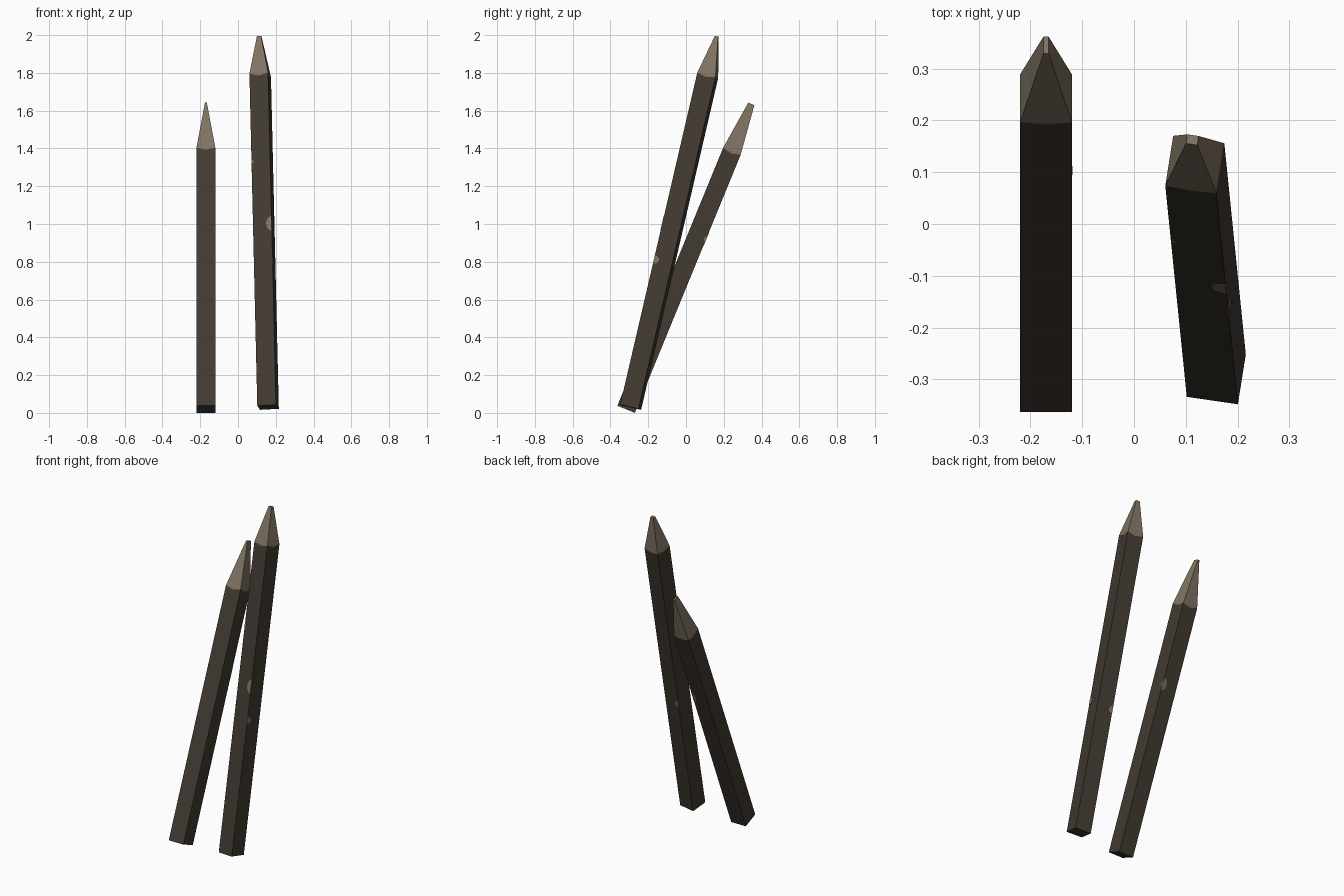
import bpy, bmesh, math
from mathutils import Vector

if "Cube" in bpy.data.objects:
    bpy.data.objects.remove(bpy.data.objects["Cube"])


def material(name, rgb):
    m = bpy.data.materials.new(name)
    m.diffuse_color = (*rgb, 1)
    m.use_nodes = True
    m.node_tree.nodes["Principled BSDF"].inputs["Base Color"].default_value = m.diffuse_color
    return m


BARK = material("dark weathered wood", (0.054, 0.043, 0.032))
CUT = material("pale cut wood", (0.215, 0.172, 0.122))


def finish(name, bm, mats):
    bmesh.ops.recalc_face_normals(bm, faces=bm.faces)
    me = bpy.data.meshes.new(name)
    bm.to_mesh(me)
    bm.free()
    for m in mats:
        me.materials.append(m)
    ob = bpy.data.objects.new(name, me)
    bpy.context.collection.objects.link(ob)


def stake(name, base, shoulder, tip_len, tip_u, tip_v, yaw, chips, half=0.05):
    base, shoulder = Vector(base), Vector(shoulder)
    w = (shoulder - base).normalized()
    u = Vector((math.cos(yaw), math.sin(yaw), 0))
    u = (u - w * u.dot(w)).normalized()
    v = w.cross(u)
    corners = [(-1, -1), (1, -1), (1, 1), (-1, 1)]
    bm = bmesh.new()

    def ring(centre, hu, hv):
        return [bm.verts.new(centre + u * a * hu + v * b * hv) for a, b in corners]

    low = ring(base, half, half)
    top = ring(shoulder, half, half)
    tip = ring(shoulder + w * tip_len, tip_u / 2, tip_v / 2)
    bm.faces.new(low)
    bm.faces.new(tip).material_index = 1
    for i in range(4):
        j = (i + 1) % 4
        # the sharpened area dips a little in the middle of each side
        mid = bm.verts.new((top[i].co + top[j].co) / 2 - w * 0.012)
        bm.faces.new((low[i], low[j], top[j], mid, top[i]))
        bm.faces.new((top[i], mid, top[j])).material_index = 1
        bm.faces.new((top[i], top[j], tip[j], tip[i])).material_index = 1
    finish(name, bm, [BARK, CUT])

    # pale chips: thin half-oval plates lying on a face against one of its edges
    bm = bmesh.new()
    for face, edge, z, wide, tall in chips:
        n = u * face[0] + v * face[1]
        e = u * edge[0] + v * edge[1]
        c = base + w * ((z - base.z) / w.z) + (n + e) * half
        pts = [c - e * wide * math.cos(a) + w * tall / 2 * math.sin(a)
               for a in [math.pi * (k / 6 - 0.5) for k in range(7)]]
        inner = [bm.verts.new(p - n * 0.001) for p in pts]
        outer = [bm.verts.new(p + n * 0.0015) for p in pts]
        bm.faces.new(inner)
        bm.faces.new(outer)
        for k in range(7):
            m = (k + 1) % 7
            bm.faces.new((inner[k], inner[m], outer[m], outer[k]))
    finish(name + "_chips", bm, [CUT])


FRONT, BACK, LEFT, RIGHT = (0, -1), (0, 1), (-1, 0), (1, 0)

# short stake, leaning straight back
stake("short_stake", (-0.17, -0.317, 0.019), (-0.17, 0.243, 1.385),
      0.271, 0.01, 0.035, 0,
      [(BACK, RIGHT, 0.94, 0.028, 0.075), (RIGHT, BACK, 0.94, 0.012, 0.03)])

# tall stake, turned slightly and leaning less
stake("tall_stake", (0.159, -0.293, 0.03), (0.1175, 0.115, 1.787),
      0.212, 0.022, 0.018, math.radians(-9),
      [(FRONT, RIGHT, 0.99, 0.03, 0.08), (RIGHT, FRONT, 0.80, 0.028, 0.045),
       (BACK, LEFT, 0.76, 0.025, 0.05), (FRONT, LEFT, 1.32, 0.015, 0.02)])
